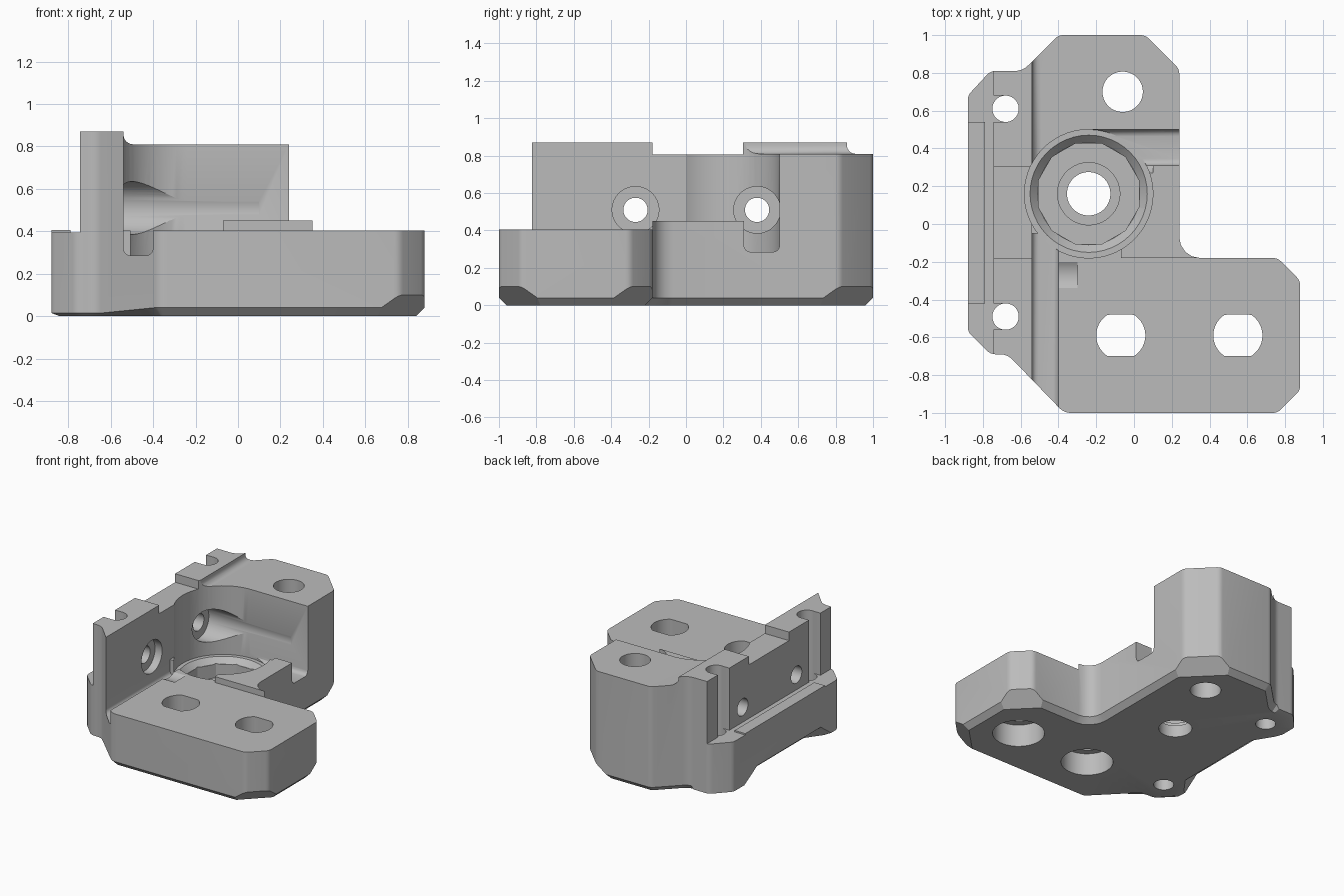
import bpy, bmesh, math
from mathutils import Vector, Matrix

if bpy.data.objects.get("Cube"):
    bpy.data.objects.remove(bpy.data.objects["Cube"])

grey = bpy.data.materials.new("plain grey")
grey.use_nodes = True
grey.diffuse_color = (0.5, 0.5, 0.5, 1)
grey.node_tree.nodes["Principled BSDF"].inputs["Base Color"].default_value = (0.5, 0.5, 0.5, 1)


def finish(bm, name):
    bmesh.ops.recalc_face_normals(bm, faces=bm.faces)
    mesh = bpy.data.meshes.new(name)
    bm.to_mesh(mesh)
    bm.free()
    mesh.materials.append(grey)
    obj = bpy.data.objects.new(name, mesh)
    bpy.context.collection.objects.link(obj)
    return obj


def rounded(corners, steps=4):
    """Replace each (x, y, radius) corner by an arc."""
    out = []
    for i, (x, y, r) in enumerate(corners):
        p = Vector((x, y))
        a = (Vector(corners[i - 1][:2]) - p).normalized()
        b = (Vector(corners[(i + 1) % len(corners)][:2]) - p).normalized()
        if r == 0:
            out.append(p)
            continue
        half = math.acos(a.dot(b)) / 2
        centre = p + (a + b).normalized() * r / math.sin(half)
        start = p + a * r / math.tan(half) - centre
        end = p + b * r / math.tan(half) - centre
        for k in range(steps + 1):
            # blend the two radii by angle
            sweep = math.pi - 2 * half
            t = k / steps
            out.append(centre + (start * math.sin((1 - t) * sweep)
                                 + end * math.sin(t * sweep)) / math.sin(sweep))
    return out


def prism_bm(points, low, high, axis="z"):
    """Extrude a 2D outline along an axis."""
    place = {"z": lambda u, v, w: (u, v, w),
             "y": lambda u, v, w: (u, w, v),
             "x": lambda u, v, w: (w, u, v)}[axis]
    bm = bmesh.new()
    rings = [[bm.verts.new(place(p[0], p[1], w)) for p in points] for w in (low, high)]
    bottom = bm.faces.new(rings[0])
    bm.faces.new(rings[1])
    n = len(points)
    for i in range(n):
        j = (i + 1) % n
        bm.faces.new((rings[0][i], rings[0][j], rings[1][j], rings[1][i]))
    bmesh.ops.recalc_face_normals(bm, faces=bm.faces)
    return bm, bottom


def cut(cutter):
    mod = body.modifiers.new("cut", "BOOLEAN")
    mod.operation = "DIFFERENCE"
    mod.solver = "EXACT"
    mod.object = cutter
    bpy.context.view_layer.update()
    graph = bpy.context.evaluated_depsgraph_get()
    mesh = bpy.data.meshes.new_from_object(body.evaluated_get(graph))
    body.modifiers.clear()
    body.data = mesh
    bpy.data.objects.remove(cutter)


def cut_prism(points, low, high, axis="z"):
    cut(finish(prism_bm(points, low, high, axis)[0], "cutter"))


def cut_box(x0, x1, y0, y1, z0, z1=2):
    cut_prism([(x0, y0), (x1, y0), (x1, y1), (x0, y1)], z0, z1)


def cut_hull(points):
    bm = bmesh.new()
    for p in points:
        bm.verts.new(p)
    bmesh.ops.convex_hull(bm, input=bm.verts[:])
    cut(finish(bm, "cutter"))


def circle(u, v, r, n=48, flat=9):
    """Circle outline, optionally flattened above and below."""
    return [(u + r * math.cos(2 * math.pi * (k + .5) / n),
             v + max(-flat, min(flat, r * math.sin(2 * math.pi * (k + .5) / n))))
            for k in range(n)]


# Outline block with a chamfered underside
outline = rounded([
    (-.40, 1, .06), (.06, 1, .06), (.24, .82, .06), (.24, -.18, .11),
    (.76, -.18, .06), (.88, -.30, .06), (.88, -.88, .06), (.76, -1, .06),
    (-.37, -1, .08), (-.67, -.69, .09), (-.76, -.69, .07), (-.88, -.57, .06),
    (-.88, .68, .06), (-.76, .81, .06), (-.59, .81, .1)])
bm, bottom = prism_bm(outline, .04, .87)
bmesh.ops.inset_region(bm, faces=[bottom], thickness=.04, use_even_offset=True)
for v in bottom.verts:
    v.co.z = 0
for v in bm.verts:
    if .03 < v.co.z < .05 and v.co.x < -.62:
        v.co.z = .015
body = finish(bm, "mounting_block")

# Deeper chamfers under the slanted right corners
for x, y, sy in ((.15, .91, 1), (.82, -.24, 1), (.82, -.94, -1)):
    out = Vector((1, sy, 0)).normalized()
    along = Vector((-sy, 1, 0)).normalized() * .4
    cut_hull([Vector((x, y, z)) + out * d + along * s
              for d, z in ((.05, .15), (-.13, -.03), (.05, -.03)) for s in (-1, 1)])

# Step from the tall left wall down to the rear block, with a fillet
cut_prism(rounded([(-.54, .81, .045), (1, .81, 0), (1, 2, 0), (-.54, 2, 0)]), .3, 1.5, "y")

# Low front deck and the raised pad beside the round pocket
cut_box(-.54, 1.2, -1.3, -.18, .405)
cut_box(-.54, -.07, -.19, .16, .405)
cut_box(-.08, 1.2, -.19, .32, .45)
cut_box(-.24, -.07, .15, .32, .405)

# Outer ledge with a thin raised strip
cut_box(-.79, -.745, -1.2, 1.2, .395)
cut_box(-1.2, -.785, .67, 1.2, .395)
cut_box(-1.2, -.785, -1.2, -.55, .395)
cut_box(-1.2, -.785, -.56, .68, .406)

# Saddle in the wall top
cut_box(-1.2, -.3, -.18, .305, .805)

# Round-bottomed grooves along the wall foot and out to the right
cut_prism(rounded([(-.54, .285, .035), (-.40, .285, .035), (-.40, 1, 0), (-.54, 1, 0)]),
          -1.3, -.05, "y")
cut_prism(rounded([(.31, .285, .035), (.50, .285, .035), (.50, 2, 0), (.31, 2, 0)]),
          -.24, 1.2, "x")

# Stepped round pocket
px, py = -.24, .16
cut_prism(circle(px, py, .34, 64), .285, 2)
bm = bmesh.new()
bmesh.ops.create_cone(bm, cap_ends=True, segments=48, radius1=.27, radius2=.318, depth=.05,
                      matrix=Matrix.Translation((px, py, .268)))
cut(finish(bm, "cutter"))
cut_prism(circle(px, py, .275, 12), .14, .3)
cut_prism(circle(px, py, .165), .09, .3)
cut_prism(circle(px, py, .115), -.1, .3)

# Cross holes through the wall with counterbores on the inner side
for y, reach in ((-.27, -.3), (.38, .1)):
    cut_prism(circle(y, .51, .065, 32), -1.2, -.3, "x")
    cut_prism(circle(y, .51, .125), -.60, reach, "x")

# Vertical screw holes, opening outward beside the wall
for y in (.61, -.49):
    cut_prism(circle(-.68, y, .07, 32), -.1, 2)
    cut_box(-1.2, -.69, y - .069, y + .069, .395)

# Rear hole, and two flattened front holes with wide recesses below
cut_prism(circle(-.06, .70, .107), -.1, 2)
for x in (-.07, .55):
    cut_prism(circle(x, -.59, .13, 48, .11), -.1, 2)
    cut_prism(circle(x, -.59, .18), -.1, .17)

# Sloped relief under the left edge, between the screw holes
cut_hull([(-.73, -.34, -.02), (-.73, .37, -.02), (-.92, -.60, -.02), (-.92, .68, -.02),
          (-.92, -.38, .14), (-.92, .40, .14)])

# Smooth curved walls, keep sharp edges
bpy.ops.object.select_all(action="DESELECT")
body.select_set(True)
bpy.context.view_layer.objects.active = body
bpy.ops.object.shade_smooth_by_angle(angle=math.radians(25))
